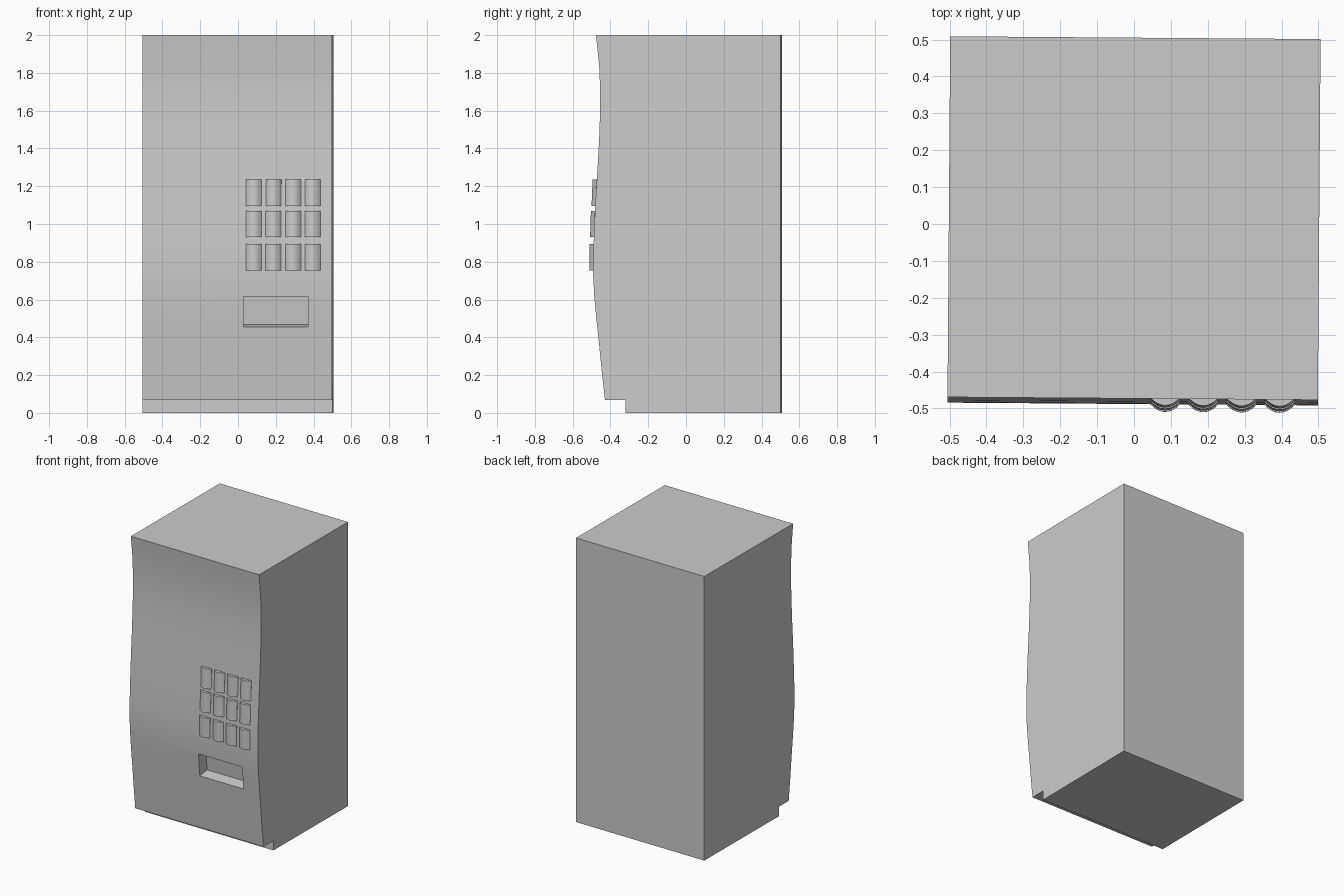
import bpy, bmesh, math
from mathutils import Vector, Matrix

cube = bpy.data.objects.get("Cube")
if cube:
    bpy.data.objects.remove(cube, do_unlink=True)

grey = bpy.data.materials.new("light_grey")
grey.use_nodes = True
colour = (0.6, 0.6, 0.6, 1)
grey.diffuse_color = colour
grey.node_tree.nodes["Principled BSDF"].inputs["Base Color"].default_value = colour

TURN = Matrix.Rotation(-0.0075, 4, 'Z')  # the whole machine stands slightly askew


def prism(name, outline, along):
    """Solid made by extruding a closed outline along a vector."""
    bm = bmesh.new()
    face = bm.faces.new([bm.verts.new(p) for p in outline])
    ext = bmesh.ops.extrude_face_region(bm, geom=[face])
    moved = [v for v in ext["geom"] if isinstance(v, bmesh.types.BMVert)]
    bmesh.ops.translate(bm, verts=moved, vec=along)
    bmesh.ops.recalc_face_normals(bm, faces=bm.faces)
    mesh = bpy.data.meshes.new(name)
    bm.to_mesh(mesh)
    bm.free()
    mesh.materials.append(grey)
    obj = bpy.data.objects.new(name, mesh)
    bpy.context.collection.objects.link(obj)
    return obj


def finish(obj, angle):
    bpy.ops.object.select_all(action='DESELECT')
    obj.select_set(True)
    bpy.context.view_layer.objects.active = obj
    bpy.ops.object.shade_smooth_by_angle(angle=math.radians(angle))
    obj.matrix_world = TURN


# Curved front panel as (y, z), bottom to top
front = [(-.425, .067), (-.442, .22), (-.457, .37), (-.471, .5), (-.482, .62),
         (-.488, .73), (-.487, .85), (-.481, 1.0), (-.473, 1.16), (-.463, 1.32),
         (-.455, 1.47), (-.451, 1.6), (-.451, 1.72), (-.456, 1.84), (-.473, 2.0)]


def front_y(z):
    for (ya, za), (yb, zb) in zip(front, front[1:]):
        if z <= zb:
            return ya + (yb - ya) * (z - za) / (zb - za)


# Cabinet with a set-back plinth
side = [(.505, 0), (-.316, 0), (-.316, .067)] + front + [(.505, 2.0)]
body = prism("cabinet", [(-.502, y, z) for y, z in side], (1.004, 0, 0))

# Dispensing slot, cut square to the sloping panel
lo, hi, depth, rise = .455, .615, .08, .012
slot = [(front_y(lo) - .02, lo - .003), (front_y(lo) + depth, lo + rise),
        (front_y(hi) + depth, hi + rise), (front_y(hi) - .02, hi - .003)]
cutter = prism("slot_cutter", [(.033, y, z) for y, z in slot], (.342, 0, 0))
cut = body.modifiers.new("slot", 'BOOLEAN')
cut.operation = 'DIFFERENCE'
cut.solver = 'EXACT'
cut.object = cutter
bpy.context.view_layer.objects.active = body
bpy.ops.object.modifier_apply(modifier="slot")
bpy.data.objects.remove(cutter, do_unlink=True)
finish(body, 20)

# Rounded selection buttons: three rows of four, leaning with the panel
SEGMENTS, HALF, BULGE = 8, .041, .021
for row, (z0, z1) in enumerate([(.755, .895), (.93, 1.07), (1.095, 1.235)]):
    bottom = Vector((0, front_y(z0), z0))
    lean = Vector((0, front_y(z1) - .002, z1)) - bottom
    for col in range(4):
        x = .088 + .1035 * col
        outline = [bottom + Vector((x - HALF, .008, 0))]
        for i in range(SEGMENTS + 1):
            t = 2 * i / SEGMENTS - 1
            outline.append(bottom + Vector((x + HALF * t, -BULGE * (1 - t * t), 0)))
        outline.append(bottom + Vector((x + HALF, .008, 0)))
        button = prism(f"button_{row + 1}_{col + 1}", outline, lean)
        finish(button, 40)
